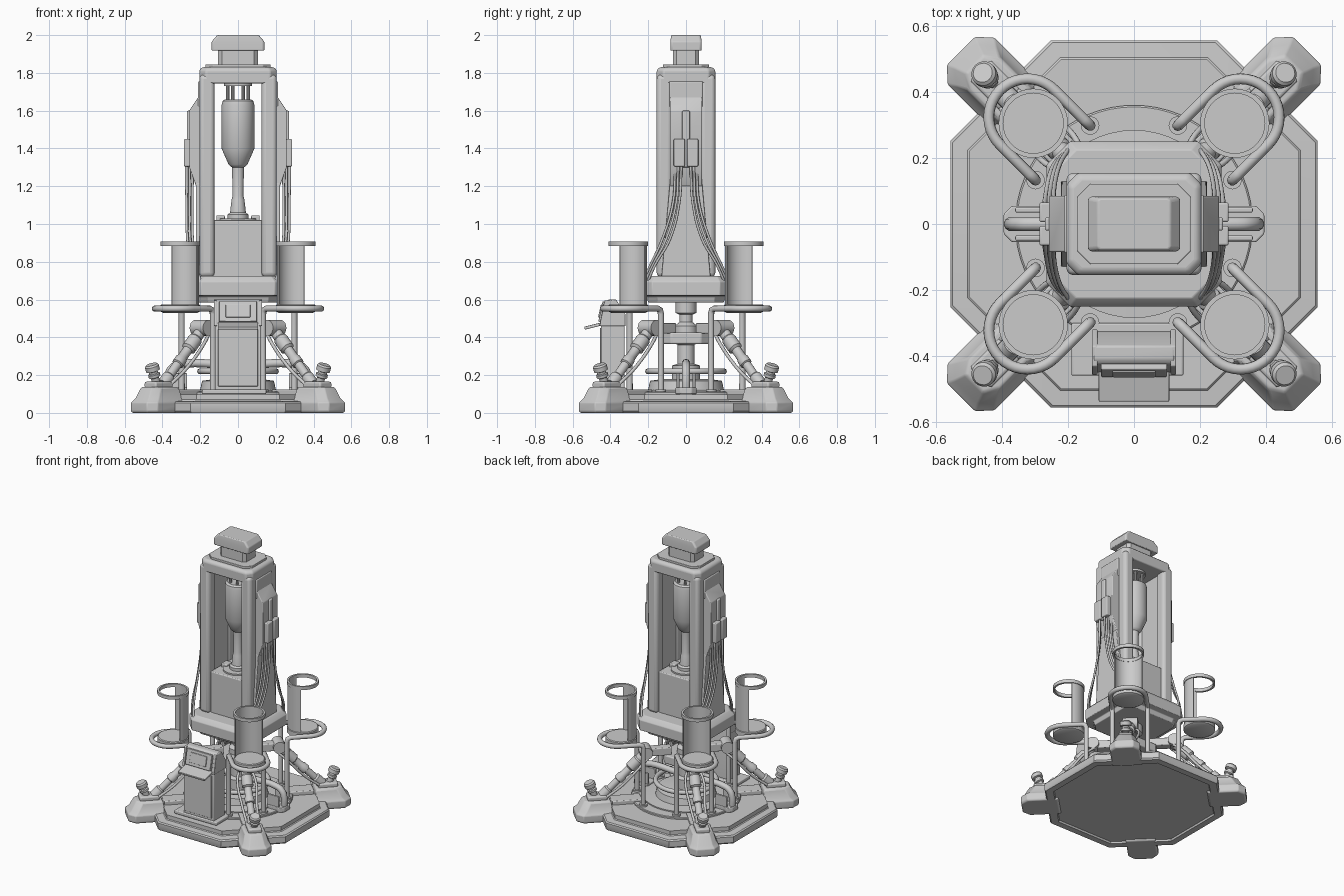
import bpy, bmesh
from math import sin, cos, pi, radians
from mathutils import Vector, Matrix

if "Cube" in bpy.data.objects:
    bpy.data.objects.remove(bpy.data.objects["Cube"])

I = Matrix.Identity(4)
SIDES = (-1, 1)


def finish(ob, bevel=0, angle=35):
    """Optional bevel, then smooth shading that keeps edges."""
    bpy.ops.object.select_all(action='DESELECT')
    ob.select_set(True)
    bpy.context.view_layer.objects.active = ob
    if bevel:
        m = ob.modifiers.new("bevel", 'BEVEL')
        m.width, m.segments, m.limit_method = bevel, 3, 'ANGLE'
    bpy.ops.object.shade_smooth_by_angle(angle=radians(angle))
    return ob


def from_bm(name, bm, bevel=0):
    bmesh.ops.recalc_face_normals(bm, faces=bm.faces[:])
    me = bpy.data.meshes.new(name)
    bm.to_mesh(me)
    bm.free()
    ob = bpy.data.objects.new(name, me)
    bpy.context.collection.objects.link(ob)
    return finish(ob, bevel)


def loft(name, sections, xf=I, bevel=0):
    """Skin a stack of equal-length 3D outlines and cap both ends."""
    bm = bmesh.new()
    rings = [[bm.verts.new(xf @ Vector(p)) for p in s] for s in sections]
    n = len(rings[0])
    for a, b in zip(rings, rings[1:]):
        for i in range(n):
            bm.faces.new((a[i], a[(i + 1) % n], b[(i + 1) % n], b[i]))
    bm.faces.new(rings[0])
    bm.faces.new(rings[-1])
    return from_bm(name, bm, bevel)


def octo(hx, hy, c, z):
    """Rectangle with cut corners at height z."""
    return [(hx, -hy + c, z), (hx, hy - c, z), (hx - c, hy, z), (-hx + c, hy, z),
            (-hx, hy - c, z), (-hx, -hy + c, z), (-hx + c, -hy, z), (hx - c, -hy, z)]


def box(name, x, y, z, xf=I, bevel=0.006):
    sec = [[(x[0], y[0], h), (x[1], y[0], h), (x[1], y[1], h), (x[0], y[1], h)] for h in z]
    return loft(name, sec, xf, bevel)


def lathe(name, prof, xf=I, n=32):
    """Round stack from (radius, z) pairs."""
    return loft(name, [[(r * cos(2 * pi * i / n), r * sin(2 * pi * i / n), z)
                        for i in range(n)] for r, z in prof], xf)


def along(p, q):
    """Matrix placing local z on the line p to q."""
    p, q = Vector(p), Vector(q)
    return Matrix.Translation(p) @ (q - p).to_track_quat('Z', 'Y').to_matrix().to_4x4()


def tube(name, pts, r, xf=I, smooth=False):
    cu = bpy.data.curves.new(name, 'CURVE')
    cu.dimensions, cu.bevel_depth, cu.bevel_resolution, cu.use_fill_caps = '3D', r, 3, True
    cu.resolution_u = 6
    sp = cu.splines.new('BEZIER' if smooth else 'POLY')
    if smooth:
        sp.bezier_points.add(len(pts) - 1)
        for b, p in zip(sp.bezier_points, pts):
            b.co = xf @ Vector(p)
            b.handle_left_type = b.handle_right_type = 'AUTO'
    else:
        sp.points.add(len(pts) - 1)
        for b, p in zip(sp.points, pts):
            b.co = (*(xf @ Vector(p)), 1)
    ob = bpy.data.objects.new(name, cu)
    bpy.context.collection.objects.link(ob)
    bpy.ops.object.select_all(action='DESELECT')
    ob.select_set(True)
    bpy.context.view_layer.objects.active = ob
    bpy.ops.object.convert(target='MESH')
    return finish(bpy.context.view_layer.objects.active, 0, 50)


# floor platform: recessed underside, rim ledge and raised deck
loft("platform", [octo(.50, .50, .28, .012), octo(.505, .505, .282, 0), octo(.55, .55, .303, 0),
                  octo(.557, .557, .305, .01), octo(.557, .557, .305, .052), octo(.55, .55, .303, .06),
                  octo(.505, .505, .282, .064), octo(.50, .50, .28, .07), octo(.50, .50, .28, .098)])
lathe("platform_disc", [(.36, .09), (.36, .108), (.355, .112)], n=64)
lathe("pedestal", [(.285, .1), (.285, .12), (.2, .125), (.19, .17), (.12, .18)], n=48)

# central column and mid frame
lathe("column", [(.075, .15), (.075, .25), (.045, .26), (.045, .36), (.06, .37), (.06, .46),
                 (.035, .48), (.035, .52), (.055, .53), (.055, .6)])
loft("mid_frame", [octo(.13, .13, .05, z) for z in (.365, .425)], bevel=.008)
bpy.ops.mesh.primitive_torus_add(major_radius=.2, minor_radius=.016, major_segments=48,
                                 minor_segments=10, location=(0, 0, .22))
bpy.context.object.name = "pipe_ring"
finish(bpy.context.object, 0, 50)

# collar under the tower
loft("collar", [octo(.21, .2, .05, .585), octo(.22, .21, .055, .615), octo(.265, .25, .07, .622),
                octo(.265, .25, .07, .695), octo(.235, .225, .06, .725)], bevel=.004)

# tower frame
for sx in SIDES:
    m = Matrix.Diagonal((sx, 1, 1, 1))
    for sy in SIDES:
        box("tower_post", (.125, .205), sorted((sy * .075, sy * .155)), (.72, 1.79), m, .022)
    box("tower_wall", (.135, .192), (-.1, .1), (.72, 1.79), m)
    # side pod with sloped top, spreading skirt and twin boxes
    loft("side_pod", [[(.18, y, 1.2), (.222, y, 1.2), (.258, y, 1.3), (.258, y, 1.6), (.205, y, 1.68),
                       (.18, y, 1.68)] for y in (-.085, .085)], m, .005)
    box("pod_header", (.18, .212), (-.088, .088), (1.62, 1.755), m)
    loft("pod_skirt", [[(.18, -w, z), (.222, -w, z), (.222, w, z), (.18, w, z)]
                       for w, z in ((.13, .72), (.085, 1.22))], m, .005)
    box("pod_rib", (.25, .27), (-.02, .02), (1.3, 1.6), m)
    for sy in SIDES:
        box("pod_box", (.25, .287), sorted((sy * .006, sy * .065)), (1.305, 1.45), m)
        # hanging cables
        for k in range(3):
            y0 = sy * (.025 + .016 * k)
            tube("side_cable", [(.275 - .018 * k, y0, 1.31), (.272 - .015 * k, y0 + sy * .01, 1.12),
                                (.268 - .014 * k, sy * (.085 + .02 * k), .92),
                                (.25 - .014 * k, sy * (.165 + .012 * k), .78),
                                (.225 - .014 * k, sy * (.205 + .012 * k), .69)], .007, m, True)
loft("tower_top", [octo(.205, .155, .035, 1.745), octo(.205, .155, .035, 1.815),
                   octo(.19, .14, .03, 1.83)], bevel=.008)
loft("top_plate", [octo(.172, .122, .04, 1.825), octo(.172, .122, .04, 1.845)], bevel=.003)
loft("top_neck", [octo(.105, .07, .02, 1.84), octo(.105, .07, .02, 1.925)])
loft("top_cap", [octo(.14, .083, .008, 1.918), octo(.14, .083, .008, 1.965),
                 octo(.11, .078, .008, 2.0)], bevel=.005)

# hanging canister
lathe("canister", [(.07, 1.66), (.082, 1.65), (.087, 1.63), (.087, 1.4), (.05, 1.315), (.04, 1.305),
                   (.032, 1.30), (.028, 1.15), (.034, 1.13), (.042, 1.06), (.055, 1.05),
                   (.055, 1.03), (.1, 1.03), (.1, 1.01)])
for k in range(6):
    a = k * pi / 3
    lathe("canister_rod", [(.009, 1.64), (.009, 1.76)],
          Matrix.Translation((.055 * cos(a), .055 * sin(a), 0)), 10)
lathe("canister_flange", [(.075, 1.73), (.075, 1.75)])

# lower cabinet inside the tower
box("cabinet", (-.13, .13), (-.13, .13), (.72, 1.02), bevel=.006)
for sx in SIDES:
    box("cabinet_clamp", sorted((sx * .07, sx * .115)), (-.03, .03), (1.01, 1.045))

# four corner assemblies: u runs outward along the diagonal
for k in range(4):
    R = Matrix.Rotation(pi / 4 + k * pi / 2, 4, 'Z')

    def foot(u0, u1, w, t, z, c=.043):
        return [(u0, -w, z), (u1 - c, -w, z), (u1, -t, z), (u1, t, z), (u1 - c, w, z), (u0, w, z)]
    loft("foot", [foot(.5, .735, .093, .055, 0), foot(.49, .742, .1, .06, .01),
                  foot(.49, .742, .1, .06, .055), foot(.5, .72, .085, .05, .075),
                  foot(.51, .69, .07, .04, .13), foot(.52, .68, .06, .035, .138)], R, .005)
    box("foot_block", (.53, .66), (-.045, .045), (.13, .165), R, .01)
    lathe("foot_knob", [(.022, 0), (.022, .05), (.032, .055), (.032, .07), (.024, .074), (.024, .085),
                        (.038, .09), (.038, .115), (.03, .124)], R @ along((.605, 0, .14), (.65, 0, .26)), 20)

    # jointed strut
    lathe("strut", [(.034, 0), (.034, .06), (.024, .07), (.024, .15), (.032, .155), (.032, .19),
                    (.026, .2), (.026, .26), (.038, .27), (.038, .34), (.03, .35), (.03, .43)],
          R @ along((.56, 0, .15), (.25, 0, .46)), 20)
    lathe("strut_joint", [(.042, -.05), (.042, .05)], R @ along((.27, 0, .45), (.27, 1, .45)), 20)
    box("frame_arm", (.1, .28), (-.03, .03), (.42, .475), R)
    box("platform_lug", (.3, .5), (-.05, .05), (.09, .125), R)
    for s in SIDES:
        tube("strut_cable", [(.24, s * .03, .43), (.32, s * .06, .36), (.43, s * .05, .24), (.54, s * .035, .15)],
             .009, R, True)

    # cup holder: loop rail on two posts, tray, part shell and top ring
    arc = [(.457 + .117 * cos(a), .117 * sin(a), .552) for a in [-pi / 2 + pi * i / 20 for i in range(21)]]
    end = [(.305, .117, .1), (.305, .117, .525), (.311, .117, .544), (.33, .117, .552)]
    tube("cup_rail", [(u, -v, z) for u, v, z in end] + arc + end[::-1], .0165, R)
    for s in SIDES:
        lathe("rail_base", [(.028, .1), (.028, .125)], R @ Matrix.Translation((.305, s * .117, 0)), 16)
    C = R @ Matrix.Translation((.432, 0, 0))
    lathe("cup_tray", [(.09, .53), (.104, .537), (.104, .57), (.098, .575)], C, 40)
    angs = [pi + radians(73) * (i / 10 - 1) for i in range(21)]
    edge = [(.1, a) for a in angs] + [(.093, a) for a in angs[::-1]]
    loft("cup_shell", [[(r * cos(a), r * sin(a), z) for r, a in edge] for z in (.57, .895)], C)
    ring = bmesh.new()
    loops = [[ring.verts.new(C @ Vector((r * cos(a * pi / 20), r * sin(a * pi / 20), z))) for a in range(40)]
             for r, z in ((.091, .883), (.105, .883), (.105, .907), (.091, .907))]
    for i in range(4):
        p, q = loops[i], loops[(i + 1) % 4]
        for j in range(40):
            ring.faces.new((p[j], p[(j + 1) % 40], q[(j + 1) % 40], q[j]))
    from_bm("cup_ring", ring)

# elbow pipes with brackets at left and right
for a in (0, pi):
    R = Matrix.Rotation(a, 4, 'Z')
    tube("elbow_pipe", [(.37, 0, .11), (.37, 0, .19), (.35, 0, .235), (.31, 0, .255), (.05, 0, .255)],
         .022, R, True)
    loft("elbow_bracket", [[(.27, -.055, z), (.37, -.055, z), (.395, -.03, z), (.395, .03, z),
                            (.37, .055, z), (.27, .055, z)] for z in (.1, .135)], R, .005)
    for s in SIDES:
        box("bracket_cheek", (.27, .36), sorted((s * .035, s * .05)), (.12, .21), R, .004)

# control kiosk
box("kiosk_base", (-.19, .15), (-.46, -.3), (.1, .125))
side = [(-.45, .12), (-.45, .47), (-.425, .59), (-.41, .6), (-.37, .6), (-.33, .52), (-.325, .5), (-.325, .12)]
loft("kiosk_body", [[(x, y, z) for y, z in side] for x in (-.122, .122)], bevel=.006)
for s in SIDES:
    loft("kiosk_cheek", [[(s * x, y, z) for y, z in
                          ((-.458, .46), (-.432, .595), (-.37, .6), (-.32, .52), (-.32, .46))]
                         for x in (.11, .128)], bevel=.004)
box("kiosk_door", (-.105, .105), (-.455, -.44), (.14, .45), bevel=.004)
T = Matrix.Translation((0, -.442, .53)) @ Matrix.Rotation(radians(-12), 4, 'X')
box("screen_frame", (-.1, .1), (-.012, .01), (-.05, .06), T, .004)
box("screen", (-.065, .065), (-.018, 0), (-.028, .042), T, .003)
T = Matrix.Translation((0, -.45, .47)) @ Matrix.Rotation(radians(14), 4, 'X')
box("keyboard_tray", (-.107, .107), (-.09, .02), (-.008, .008), T, .004)
